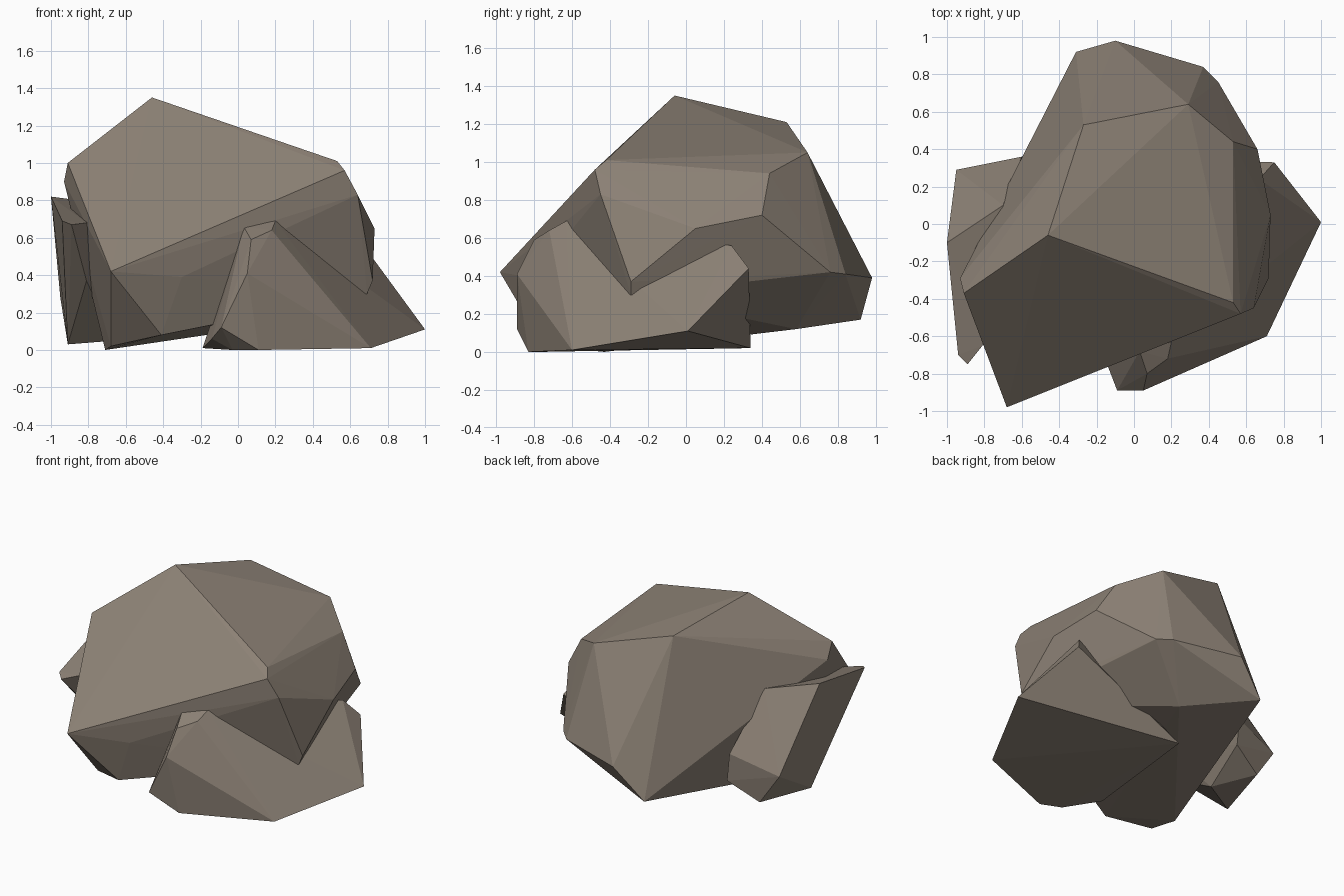
import bpy
import bmesh

cube = bpy.data.objects.get("Cube")
if cube:
    bpy.data.objects.remove(cube, do_unlink=True)

# One stone colour for the whole pile
stone = bpy.data.materials.new("warm grey stone")
stone.use_nodes = True
colour = (0.265, 0.222, 0.180, 1)
stone.diffuse_color = colour
shader = next(n for n in stone.node_tree.nodes if n.type == "BSDF_PRINCIPLED")
shader.inputs["Base Color"].default_value = colour
shader.inputs["Roughness"].default_value = 0.9


def make_rock(name, corners):
    """Wrap a faceted rock around a few corner points."""
    bm = bmesh.new()
    for corner in corners:
        bm.verts.new(corner)
    bmesh.ops.convex_hull(bm, input=bm.verts[:])
    loose = [v for v in bm.verts if not v.link_faces]
    bmesh.ops.delete(bm, geom=loose, context="VERTS")
    bmesh.ops.recalc_face_normals(bm, faces=bm.faces[:])
    mesh = bpy.data.meshes.new(name)
    bm.to_mesh(mesh)
    bm.free()
    mesh.materials.append(stone)
    rock = bpy.data.objects.new(name, mesh)
    bpy.context.collection.objects.link(rock)


# Large boulder: crown, shoulders, flanks, then underside
make_rock("main_boulder", [
    (-.46, -.06, 1.35), (-.27, .53, 1.21), (.29, .64, 1.05),
    (-.91, -.37, 1.0), (.53, -.42, 1.01), (.57, -.48, .96), (.53, .44, .94),
    (-.93, -.29, .9), (.64, -.45, .83), (.66, .40, .72), (.73, .05, .65),
    (-.68, -.98, .42), (-.30, -.81, .39), (.72, -.29, .37), (.69, -.29, .30),
    (.45, .76, .42), (.37, .84, .41), (-.10, .98, .39),
    (-.31, .92, .17), (.10, .58, .12),
    (-.41, -.78, .08), (-.68, -.63, .02), (-.71, -.43, 0),
])

# Low wedge leaning out at the front and model's left
make_rock("wedge_rock", [
    (.20, -.63, .69), (.03, -.68, .66), (.18, -.72, .64), (.07, -.80, .59),
    (.05, -.89, .41), (-.09, -.89, .12), (-.14, -.76, .06),
    (-.19, -.55, .01), (-.03, -.77, 0), (.11, -.83, 0),
    (.71, -.60, .01), (1.0, .01, .11), (.75, .33, .44),
    (.67, .24, .56), (-.10, .34, .02),
])

# Narrow slab propped on the model's right
make_rock("side_slab", [
    (-1.0, -.10, .82), (-.70, .10, .78), (-.94, -.70, .69),
    (-.89, -.75, .67), (-.81, -.65, .68), (-.81, -.50, .37),
    (-.95, .29, .28), (-.60, .36, .38), (-.58, .36, .18),
    (-.80, .30, .06), (-.91, -.13, .03), (-.66, 0, .05),
])
